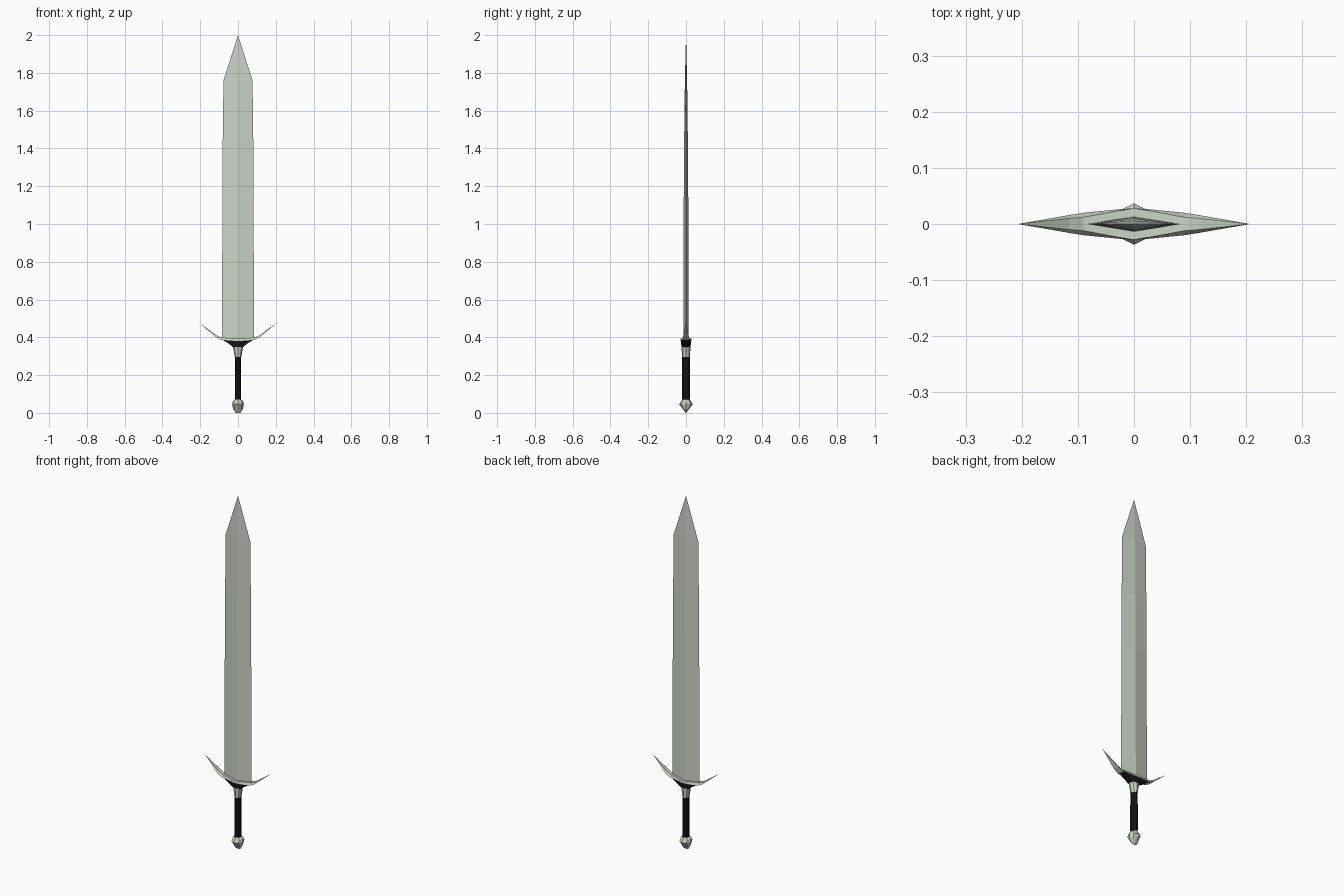
import bpy, bmesh
from math import cos, sin, pi

if "Cube" in bpy.data.objects:
    bpy.data.objects.remove(bpy.data.objects["Cube"])


def material(name, color):
    m = bpy.data.materials.new(name)
    m.diffuse_color = (*color, 1)
    m.use_nodes = True
    m.node_tree.nodes["Principled BSDF"].inputs["Base Color"].default_value = m.diffuse_color
    return m


steel = material("pale_steel", (0.60, 0.66, 0.57))
black = material("black_leather", (0.008, 0.008, 0.01))


def skin(name, rings, mat):
    """Join equal-sized rings of points into a closed flat-shaded solid."""
    bm = bmesh.new()
    loops = [[bm.verts.new(p) for p in ring] for ring in rings]
    n = len(loops[0])
    for a, b in zip(loops, loops[1:]):
        for i in range(n):
            j = (i + 1) % n
            bm.faces.new((a[i], a[j], b[j], b[i]))
    bm.faces.new(loops[0][::-1])
    bm.faces.new(loops[-1])
    bmesh.ops.remove_doubles(bm, verts=bm.verts, dist=0.0001)
    bmesh.ops.recalc_face_normals(bm, faces=bm.faces)
    me = bpy.data.meshes.new(name)
    bm.to_mesh(me)
    bm.free()
    me.materials.append(mat)
    ob = bpy.data.objects.new(name, me)
    bpy.context.collection.objects.link(ob)
    return ob


def loft(name, profile, sides, mat):
    """Stack rings given as (z, half width x, half depth y)."""
    rings = [[(hx * cos(2 * pi * i / sides), hy * sin(2 * pi * i / sides), z)
              for i in range(sides)] for z, hx, hy in profile]
    return skin(name, rings, mat)


# Diamond-section blade narrowing to a point
loft("blade", [(0.39, 0.084, 0.014), (1.13, 0.083, 0.012), (1.43, 0.081, 0.010),
               (1.76, 0.077, 0.006), (2.0, 0, 0)], 4, steel)

# Swept crossguard: (x, top z, top half depth, bottom z, bottom half depth)
half = [(0.03, 0.394, 0.023, 0.382, 0.026), (0.09, 0.400, 0.012, 0.387, 0.020),
        (0.115, 0.412, 0.010, 0.400, 0.016), (0.207, 0.478, 0, 0.478, 0)]
stations = ([(-x, *r) for x, *r in reversed(half)]
            + [(0, 0.393, 0.028, 0.381, 0.028)] + half)
skin("crossguard", [[(x, -ht, zt), (x, ht, zt), (x, hb, zb), (x, -hb, zb)]
                    for x, zt, ht, zb, hb in stations], steel)

# Dark flared block under the guard
skin("guard_block", [[(-hx, -0.6 * hy, z), (0, -hy, z), (hx, -0.6 * hy, z),
                      (hx, 0.6 * hy, z), (0, hy, z), (-hx, 0.6 * hy, z)]
                     for z, hx, hy in [(0.35, 0.028, 0.024), (0.366, 0.048, 0.026),
                                       (0.389, 0.085, 0.027)]], black)

# Collar, grip and pommel
loft("collar", [(0.295, 0.017, 0.021), (0.32, 0.021, 0.022),
                (0.355, 0.029, 0.024)], 8, steel)
loft("grip", [(0.06, 0.017, 0.021), (0.19, 0.017, 0.022),
              (0.30, 0.016, 0.021)], 8, black)
loft("pommel", [(0, 0.013, 0.001), (0.02, 0.026, 0.016), (0.046, 0.031, 0.037),
                (0.06, 0.029, 0.026), (0.07, 0.019, 0.022)], 8, steel)
